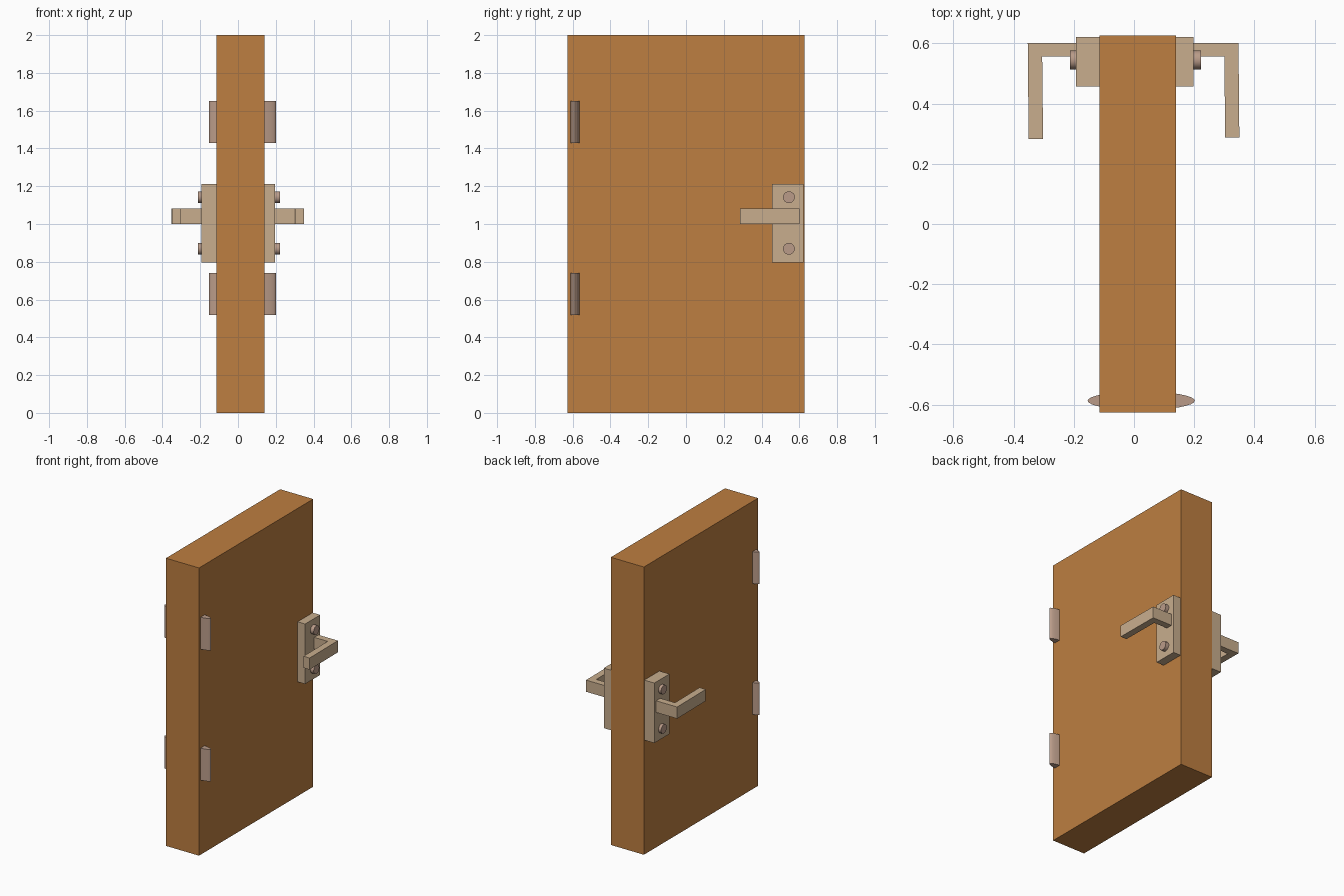
import bpy, bmesh, math
from mathutils import Matrix, Vector

if "Cube" in bpy.data.objects:
    bpy.data.objects.remove(bpy.data.objects["Cube"])


def material(name, rgb):
    m = bpy.data.materials.new(name)
    m.diffuse_color = (*rgb, 1)
    m.use_nodes = True
    m.node_tree.nodes["Principled BSDF"].inputs["Base Color"].default_value = m.diffuse_color
    return m


WOOD = material("orange wood", (0.51, 0.21, 0.052))
BRASS = material("pale brass", (0.58, 0.42, 0.27))
STEEL = material("dusky metal", (0.49, 0.33, 0.25))


def finish(bm, name, mat, smooth=False):
    bmesh.ops.recalc_face_normals(bm, faces=bm.faces)
    me = bpy.data.meshes.new(name)
    bm.to_mesh(me)
    bm.free()
    ob = bpy.data.objects.new(name, me)
    bpy.context.collection.objects.link(ob)
    me.materials.append(mat)
    if smooth:
        bpy.ops.object.select_all(action='DESELECT')
        ob.select_set(True)
        bpy.context.view_layer.objects.active = ob
        bpy.ops.object.shade_smooth_by_angle(angle=math.radians(35))
    return ob


def box(name, lo, hi, mat):
    lo, hi = Vector(lo), Vector(hi)
    bm = bmesh.new()
    bmesh.ops.create_cube(bm, size=1, matrix=Matrix.Translation((lo + hi) / 2)
                          @ Matrix.Diagonal((*(hi - lo), 1)))
    finish(bm, name, mat)


def cylinder(name, matrix, mat):
    bm = bmesh.new()
    bmesh.ops.create_cone(bm, cap_ends=True, segments=32, radius1=1, radius2=1,
                          depth=1, matrix=matrix)
    finish(bm, name, mat, True)


def prism(name, outline, z0, z1, mat):
    bm = bmesh.new()
    face = bm.faces.new([bm.verts.new((x, y, z0)) for x, y in outline])
    ext = bmesh.ops.extrude_face_region(bm, geom=[face])
    bmesh.ops.translate(bm, vec=(0, 0, z1 - z0),
                        verts=[v for v in ext['geom'] if isinstance(v, bmesh.types.BMVert)])
    finish(bm, name, mat)


# door slab
box("door_panel", (-0.115, -0.627, 0), (0.139, 0.627, 2), WOOD)

# flattened hinge barrels that pass through the slab
for label, z in (("lower", 0.63), ("upper", 1.54)):
    cylinder(label + "_hinge", Matrix.Translation((0.024, -0.587, z))
             @ Matrix.Diagonal((0.178, 0.031, 0.222, 1)), STEEL)

# plate, screws and lever on each face of the door
for label, s, wall, plate, screw in (("left", -1, -0.115, -0.192, -0.212),
                                     ("right", 1, 0.139, 0.197, 0.222)):
    box(label + "_plate", (min(wall, plate), 0.456, 0.795),
        (max(wall, plate), 0.622, 1.212), BRASS)
    for pos, z in (("lower", 0.869), ("upper", 1.142)):
        mid, depth = (wall + screw) / 2, abs(screw - wall)
        cylinder(f"{label}_{pos}_screw", Matrix.Translation((mid, 0.545, z))
                 @ Matrix.Rotation(math.pi / 2, 4, 'Y')
                 @ Matrix.Diagonal((0.031, 0.031, depth, 1)), STEEL)
    # L-shaped lever; both bars lean slightly the same way
    tip = 0.283 if s < 0 else 0.287
    out, inn = (-0.353, -0.305) if s < 0 else (0.347, 0.300)
    prism(label + "_lever",
          [(wall, 0.602), (out, 0.602), (out + 0.003, tip), (inn + 0.003, tip),
           (inn, 0.556), (wall, 0.556)], 1.0, 1.081, BRASS)
